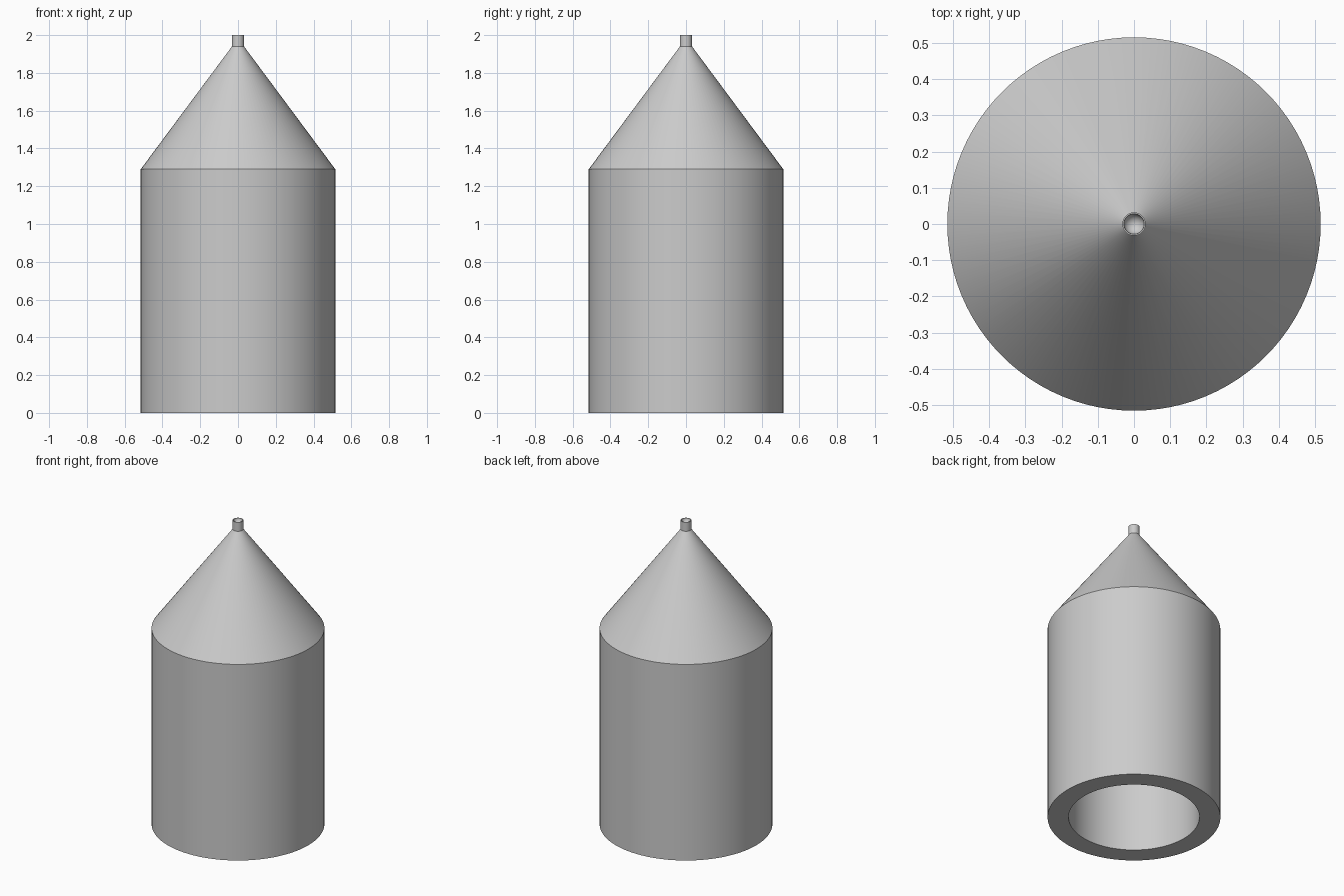
import bpy, bmesh, math

cube = bpy.data.objects.get("Cube")
if cube:
    bpy.data.objects.remove(cube, do_unlink=True)

SEGMENTS = 96
RADIUS, BORE = 0.515, 0.39
TIP, DIMPLE = 0.032, 0.028
SHOULDER, NECK, TOP = 1.29, 1.94, 2.0

grey = bpy.data.materials.new("light grey")
grey.diffuse_color = (0.6, 0.6, 0.6, 1)
grey.use_nodes = True
grey.node_tree.nodes["Principled BSDF"].inputs["Base Color"].default_value = (0.6, 0.6, 0.6, 1)


def lathe(name, profile):
    """Spin an (r, z) profile around the z axis."""
    bm = bmesh.new()
    verts = [bm.verts.new((r, 0, z)) for r, z in profile]
    edges = [bm.edges.new(pair) for pair in zip(verts, verts[1:])]
    bmesh.ops.spin(bm, geom=verts + edges, cent=(0, 0, 0), axis=(0, 0, 1),
                   angle=math.tau, steps=SEGMENTS, use_duplicate=False)
    bmesh.ops.remove_doubles(bm, verts=bm.verts, dist=0.0001)
    bmesh.ops.recalc_face_normals(bm, faces=bm.faces)
    mesh = bpy.data.meshes.new(name)
    bm.to_mesh(mesh)
    bm.free()
    mesh.materials.append(grey)
    obj = bpy.data.objects.new(name, mesh)
    bpy.context.collection.objects.link(obj)
    bpy.ops.object.select_all(action="DESELECT")
    obj.select_set(True)
    bpy.context.view_layer.objects.active = obj
    bpy.ops.object.shade_smooth_by_angle(angle=math.radians(30))


# Inner cavity keeps an even wall thickness under the cone
slope = (RADIUS - TIP) / (NECK - SHOULDER)
bend = (RADIUS - BORE) * math.tan(math.atan(slope) / 2)
cavity = [(0, SHOULDER - bend + BORE / slope), (BORE, SHOULDER - bend), (BORE, 0)]

# Outer wall, cone and short tip
outside = [(RADIUS, 0), (RADIUS, SHOULDER), (TIP, NECK), (TIP, TOP)]

# Round hollow in the end of the tip
hollow = [(DIMPLE * math.cos(a), TOP - DIMPLE * math.sin(a))
          for a in (math.pi / 2 * i / 8 for i in range(9))]

lathe("pointed_hollow_body", cavity + outside + hollow)
